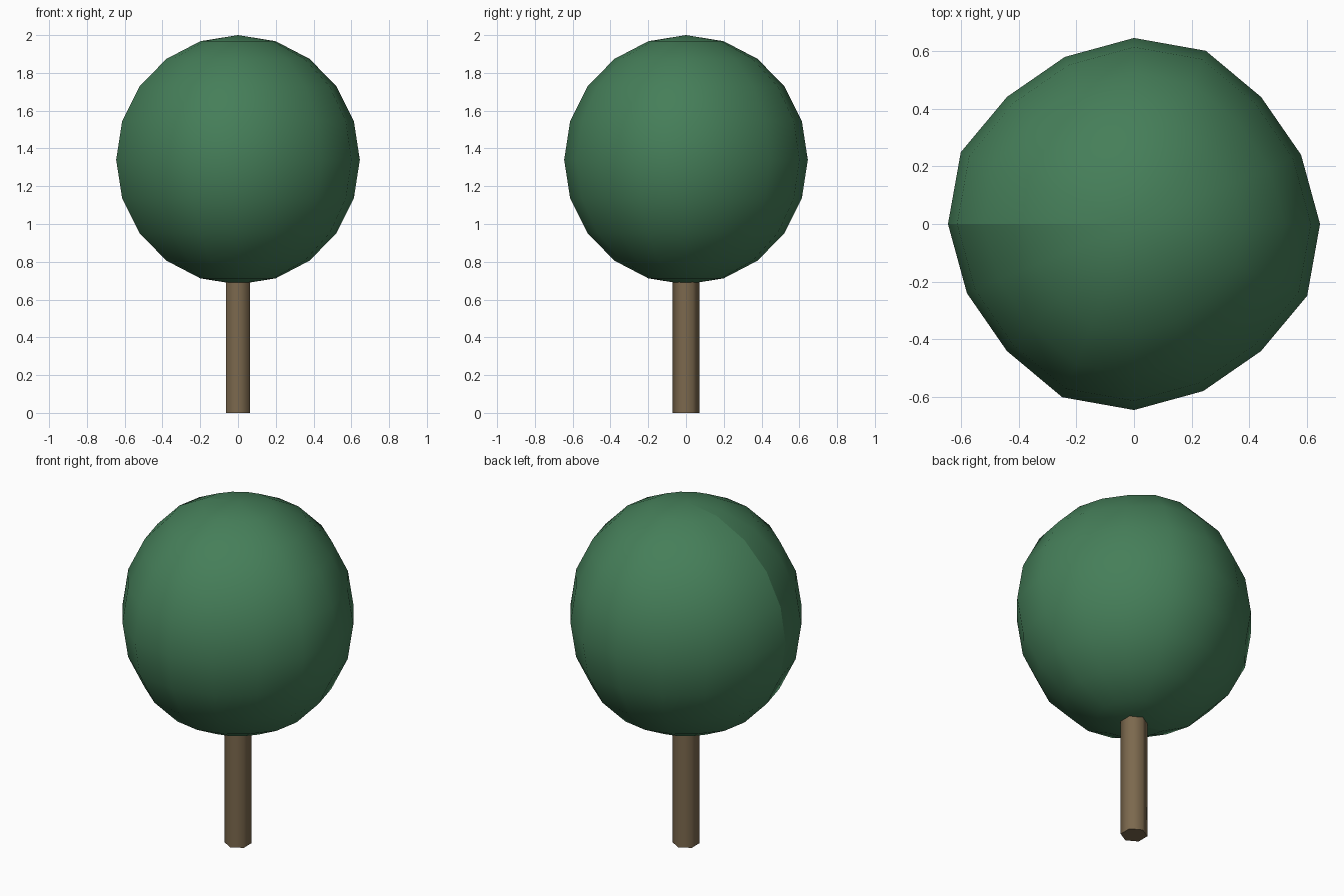
import bpy, bmesh
from math import sin, cos, pi

if "Cube" in bpy.data.objects:
    bpy.data.objects.remove(bpy.data.objects["Cube"])


def material(name, color):
    m = bpy.data.materials.new(name)
    m.diffuse_color = (*color, 1)
    m.use_nodes = True
    m.node_tree.nodes["Principled BSDF"].inputs["Base Color"].default_value = m.diffuse_color
    return m


def add_object(name, bm, mat):
    bmesh.ops.recalc_face_normals(bm, faces=bm.faces)
    for f in bm.faces:
        f.smooth = True
    mesh = bpy.data.meshes.new(name)
    bm.to_mesh(mesh)
    bm.free()
    mesh.materials.append(mat)
    obj = bpy.data.objects.new(name, mesh)
    bpy.context.collection.objects.link(obj)
    return obj


# Trunk: hexagonal post with corners on the y axis, soft sides, crisp end caps
bm = bmesh.new()
bmesh.ops.create_cone(bm, cap_ends=True, segments=6, radius1=0.072,
                      radius2=0.072, depth=0.72)
bmesh.ops.translate(bm, verts=bm.verts, vec=(0, 0, 0.36))
if max(v.co.x for v in bm.verts) > 0.07:
    for v in bm.verts:
        v.co.x, v.co.y = -v.co.y, v.co.x
for e in bm.edges:
    if any(len(f.verts) == 6 for f in e.link_faces):
        e.smooth = False
add_object("trunk", bm, material("bark", (0.2, 0.14, 0.075)))

# Crown: low-poly ball, slightly uneven with the same pattern in each quarter
SEGMENTS, RINGS = 16, 10
MID_Z, HALF_HEIGHT = 1.34, 0.66
RADII = (0.645, 0.627, 0.623, 0.65)

bm = bmesh.new()
top = bm.verts.new((0, 0, MID_Z + HALF_HEIGHT))
bottom = bm.verts.new((0, 0, MID_Z - HALF_HEIGHT))
meridians = []
for s in range(SEGMENTS):
    a, r = 2 * pi * s / SEGMENTS, RADII[s % 4]
    column = [top]
    for k in range(1, RINGS):
        t = pi * k / RINGS
        column.append(bm.verts.new((r * sin(t) * cos(a), r * sin(t) * sin(a),
                                    MID_Z + HALF_HEIGHT * cos(t))))
    meridians.append(column + [bottom])

for s in range(SEGMENTS):
    p, q = meridians[s], meridians[(s + 1) % SEGMENTS]
    for k in range(RINGS):
        corners = dict.fromkeys((p[k], p[k + 1], q[k + 1], q[k]))
        bm.faces.new(list(corners))

# Visible shading seam down the left side
seam = meridians[SEGMENTS // 2]
for u, v in zip(seam, seam[1:]):
    bm.edges.get((u, v)).smooth = False
add_object("crown", bm, material("leaves", (0.06, 0.21, 0.1)))
